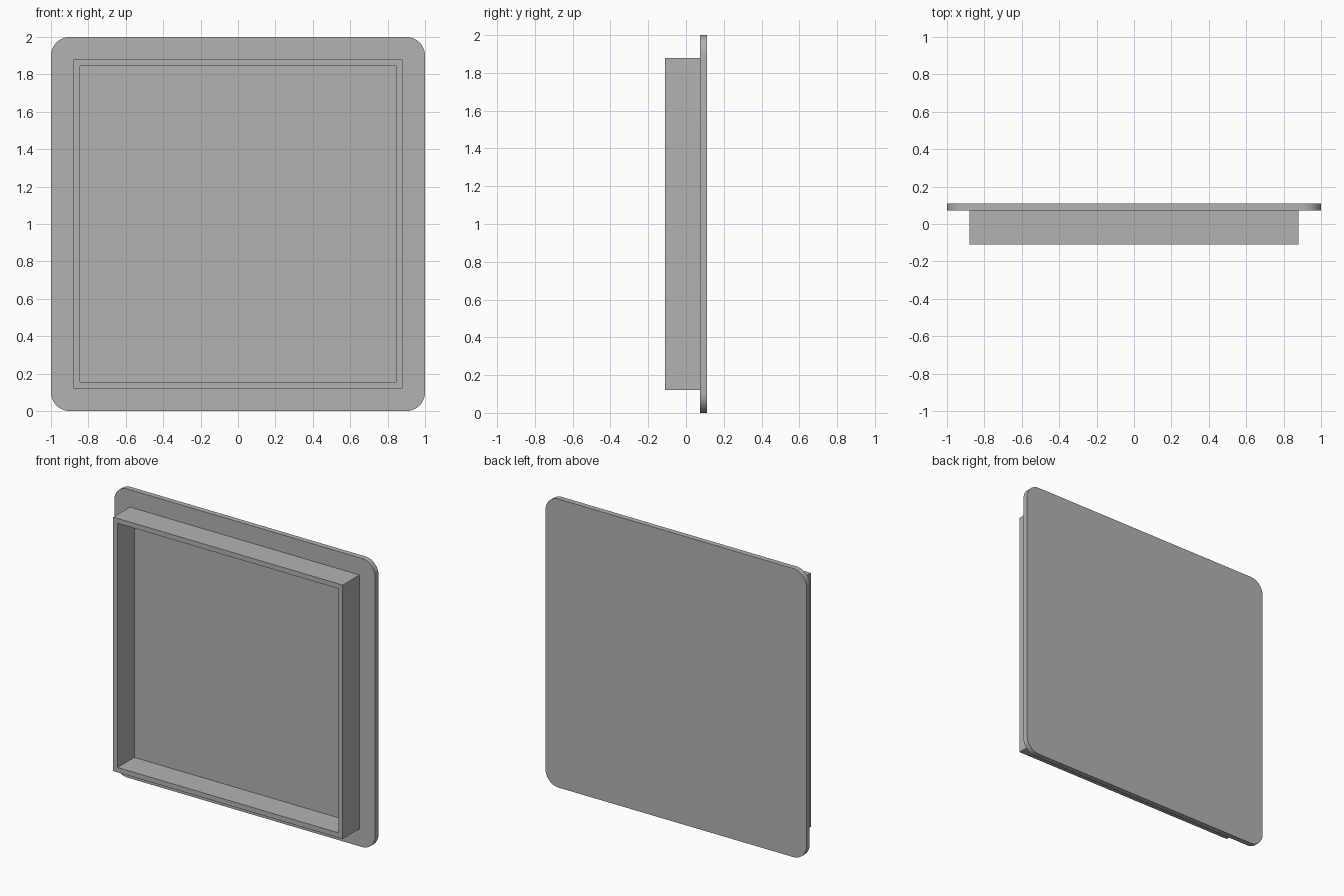
import bpy
import math
from mathutils import Vector

cube = bpy.data.objects.get("Cube")
if cube:
    bpy.data.objects.remove(cube, do_unlink=True)

# Single plain grey
grey = bpy.data.materials.new("plain grey")
grey.use_nodes = True
colour = (0.45, 0.45, 0.45, 1)
grey.diffuse_color = colour
grey.node_tree.nodes["Principled BSDF"].inputs["Base Color"].default_value = colour


def rounded_square(half, radius, steps):
    """Outline in x and z, centred at z = 1; zero radius gives sharp corners."""
    if radius == 0:
        steps = 0
    points = []
    for corner in range(4):
        start = corner * math.pi / 2
        mid = start + math.pi / 4
        reach = (half - radius) * math.sqrt(2)
        for i in range(steps + 1):
            a = start + (i / steps * math.pi / 2 if steps else 0)
            points.append((reach * math.cos(mid) + radius * math.cos(a),
                           1 + reach * math.sin(mid) + radius * math.sin(a)))
    return points


def make_object(name, verts, faces):
    mesh = bpy.data.meshes.new(name)
    mesh.from_pydata(verts, [], faces)
    mesh.materials.append(grey)
    obj = bpy.data.objects.new(name, mesh)
    bpy.context.collection.objects.link(obj)
    return obj


def loops_to_faces(loops, closed):
    """Join successive equal loops with quads, optionally back to the first."""
    n = len(loops[0])
    verts = [v for loop in loops for v in loop]
    faces = []
    for k in range(len(loops) if closed else len(loops) - 1):
        a, b = k * n, (k + 1) % len(loops) * n
        for i in range(n):
            j = (i + 1) % n
            faces.append((a + i, a + j, b + j, b + i))
    return verts, faces


def loop_at(outline, y):
    return [Vector((x, y, z)) for x, z in outline]


FRONT, JOIN, BACK = -0.11, 0.073, 0.11

# Cover plate with rounded corners
outline = rounded_square(1.0, 0.1, 12)
verts, faces = loops_to_faces([loop_at(outline, JOIN), loop_at(outline, BACK)], False)
n = len(outline)
faces += [tuple(range(n)), tuple(reversed(range(n, 2 * n)))]
faces = [tuple(reversed(f)) for f in faces[:-2]] + faces[-2:]
# Sides, front and back wound outwards
plate = make_object("cover_plate", verts, faces[:-2] + faces[-2:])

# Square rim standing out from the plate, open at the front
outer = rounded_square(0.88, 0, 0)
inner = rounded_square(0.846, 0, 0)
verts, faces = loops_to_faces([loop_at(outer, JOIN), loop_at(outer, FRONT),
                               loop_at(inner, FRONT), loop_at(inner, JOIN)], False)
rim = make_object("raised_rim", verts, faces)

# Smooth the round corners, keep the edges sharp
for obj in (plate, rim):
    bpy.ops.object.select_all(action="DESELECT")
    obj.select_set(True)
    bpy.context.view_layer.objects.active = obj
    bpy.ops.object.mode_set(mode="EDIT")
    bpy.ops.mesh.select_all(action="SELECT")
    bpy.ops.mesh.normals_make_consistent(inside=False)
    bpy.ops.object.mode_set(mode="OBJECT")
    bpy.ops.object.shade_smooth_by_angle(angle=math.radians(30))
